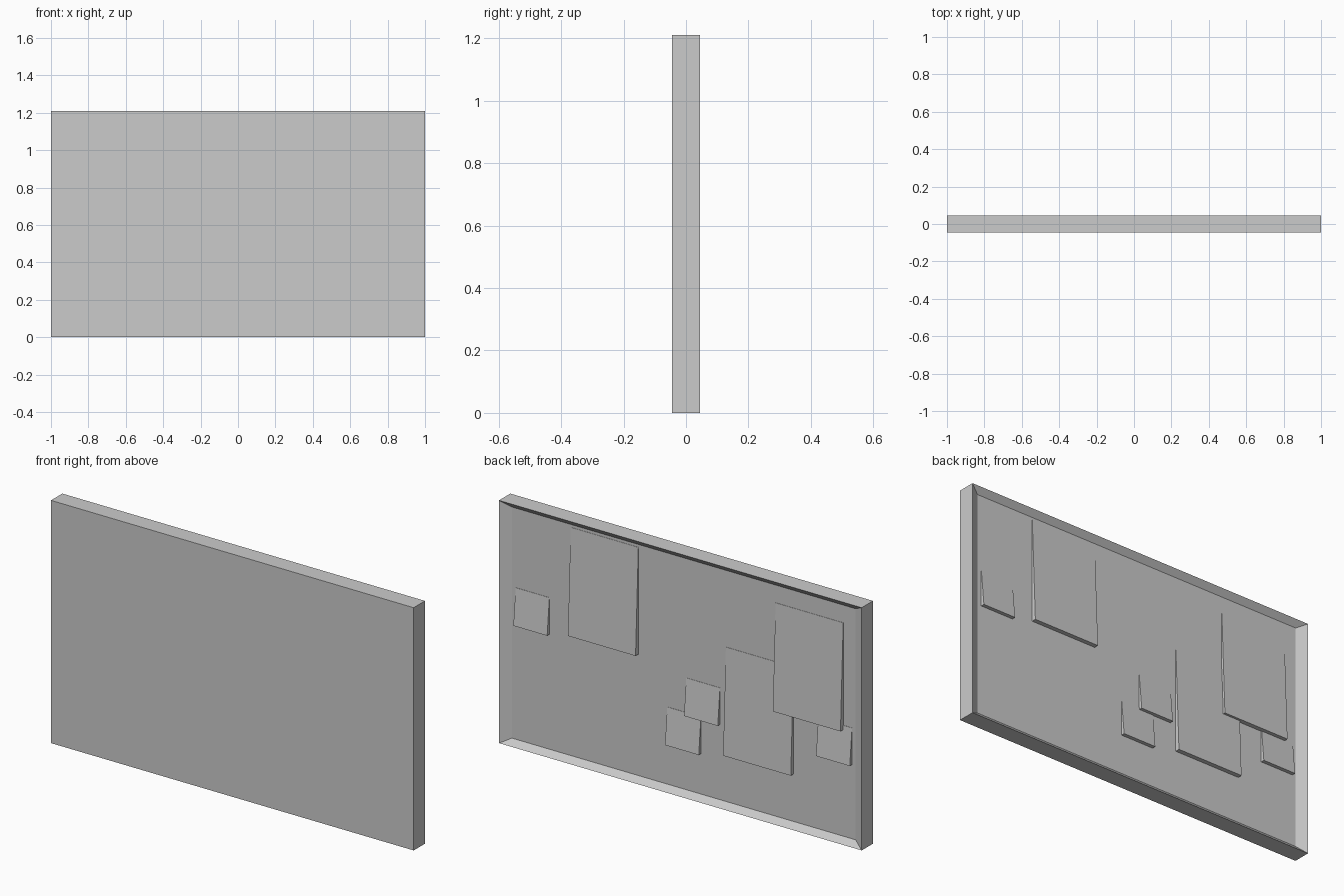
import bpy, bmesh

if "Cube" in bpy.data.objects:
    bpy.data.objects.remove(bpy.data.objects["Cube"])

W, H, D = 1.0, 1.21, 0.0445      # half width, height, half depth
PANEL_Y = 0.018                  # recessed panel surface on the back


def make_object(name, bm):
    bmesh.ops.recalc_face_normals(bm, faces=bm.faces)
    mesh = bpy.data.meshes.new(name)
    bm.to_mesh(mesh)
    bm.free()
    obj = bpy.data.objects.new(name, mesh)
    bpy.context.collection.objects.link(obj)
    return obj


# Board: stacked rectangles give a flat front, square sides and a sloped recess
def rect(bm, dx, dz, y):
    return [bm.verts.new((x, y, z)) for x, z in
            ((-W + dx, dz), (W - dx, dz), (W - dx, H - dz), (-W + dx, H - dz))]


bm = bmesh.new()
rings = [rect(bm, 0, 0, -D), rect(bm, 0, 0, D), rect(bm, 0.052, 0.029, PANEL_Y)]
bm.faces.new(rings[0])
bm.faces.new(rings[-1])
for a, b in zip(rings, rings[1:]):
    for i in range(4):
        j = (i + 1) % 4
        bm.faces.new((a[i], a[j], b[j], b[i]))
make_object("board", bm)


# Pinned papers: sheets whose lower edge tilts away from the panel
def paper(name, x, z, width, height, lift):
    bm = bmesh.new()
    bmesh.ops.create_cube(bm, size=1)
    for v in bm.verts:
        low = v.co.z < 0
        if v.co.y < 0:
            y = PANEL_Y - 0.01
        else:
            y = PANEL_Y + (lift if low else 0.0015)
        v.co = (x + v.co.x * width, y, z if low else z + height)
    make_object(name, bm)


# centre x and bottom z of each paper
for i, (x, z) in enumerate([(0.436, 0.634), (-0.694, 0.56), (-0.42, 0.266)]):
    paper(f"large_sheet_{i + 1}", x, z, 0.373, 0.533, 0.023)
for i, (x, z) in enumerate([(0.833, 0.602), (-0.108, 0.404),
                            (-0.003, 0.231), (-0.836, 0.399)]):
    paper(f"small_note_{i + 1}", x, z, 0.186, 0.183, 0.019)
